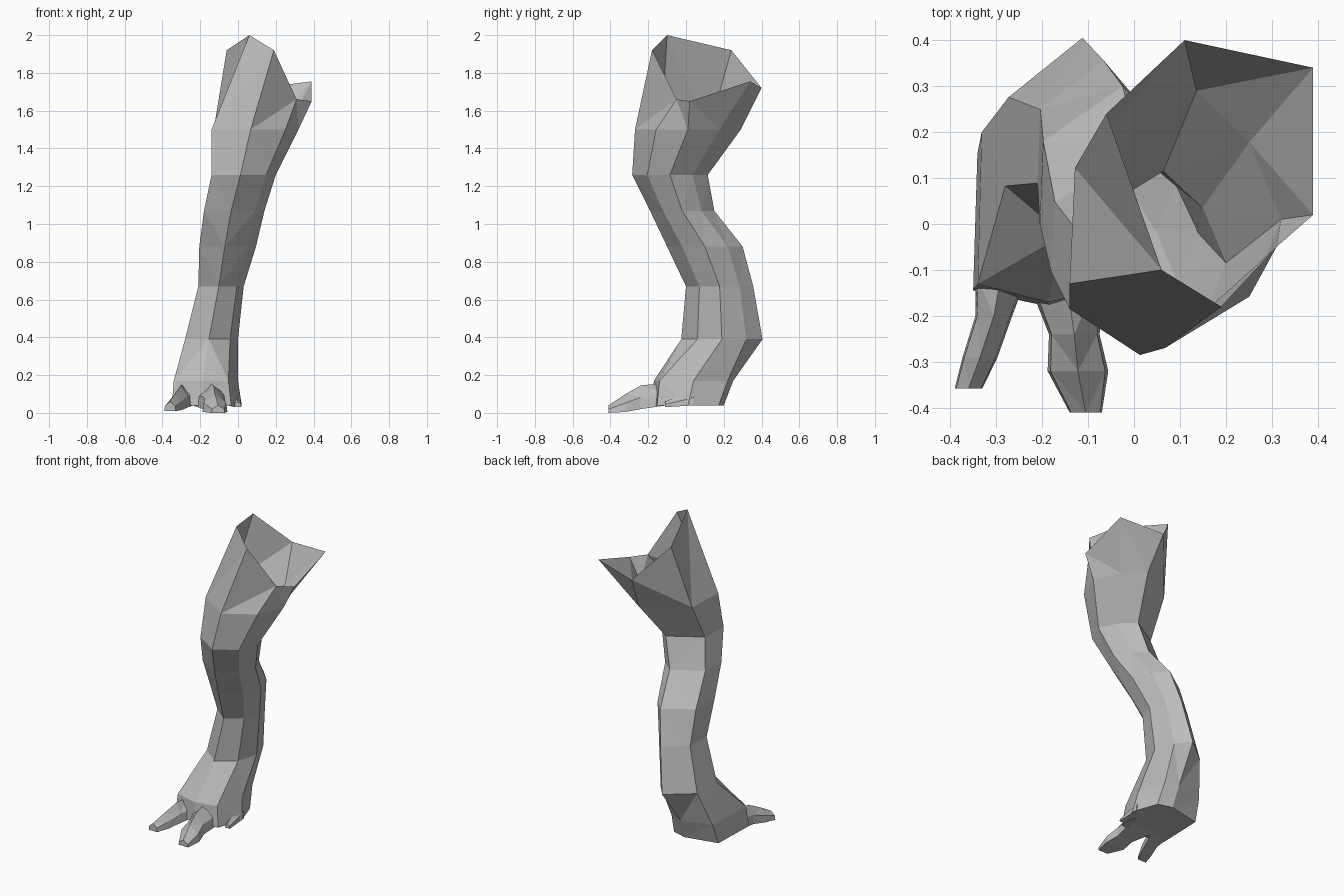
import bpy, bmesh, math

if "Cube" in bpy.data.objects:
    bpy.data.objects.remove(bpy.data.objects["Cube"])

grey = bpy.data.materials.new("stone grey")
grey.diffuse_color = (0.5, 0.5, 0.5, 1)
grey.use_nodes = True
grey.node_tree.nodes["Principled BSDF"].inputs["Base Color"].default_value = grey.diffuse_color


def loft(name, rings, cap_start):
    """Skin equal-length closed rings with flat triangles, capping the last."""
    bm = bmesh.new()
    rows = [[bm.verts.new(p) for p in ring] for ring in rings]
    n = len(rows[0])
    for a, b in zip(rows, rows[1:]):
        for i in range(n):
            j = (i + 1) % n
            bm.faces.new((a[i], b[i], b[j], a[j]))
    if cap_start:
        bm.faces.new(rows[0])
    bm.faces.new(rows[-1][::-1])
    bmesh.ops.triangulate(bm, faces=bm.faces[:])
    bmesh.ops.recalc_face_normals(bm, faces=bm.faces[:])
    me = bpy.data.meshes.new(name)
    bm.to_mesh(me)
    bm.free()
    me.materials.append(grey)
    ob = bpy.data.objects.new(name, me)
    bpy.context.collection.objects.link(ob)


# Seven-sided limb outline, from front-left round to back-left
outline = [(-1, -.5), (-.1, -1), (.7, -.6), (1, 0), (.7, .6), (.2, 1), (-.95, .4)]


def section(x, y, z, rx, ry, power):
    """Limb outline scaled at one height; a low power squares it off."""
    return [(x + rx * u, y + ry * math.copysign(abs(v) ** power, v), z)
            for u, v in outline]


# Leg: open jagged rim, then thigh, knee, shin, hock, ankle and sole
rim = [(.06, -.10, 2), (.19, -.18, 1.92), (.31, -.05, 1.66), (.39, .02, 1.65),
       (.39, .34, 1.755), (.11, .40, 1.72), (-.06, .24, 1.92)]
stations = [(.09, .01, 1.5, .23, .28, 1), (.03, -.085, 1.26, .17, .2, 1),
            (-.02, -.02, 1.07, .16, .17, 1), (-.055, .10, .88, .15, .2, 1),
            (-.09, .178, .67, .12, .178, 1), (-.14, .19, .39, .14, .215, 1),
            (-.17, .04, .17, .17, .21, .3), (-.165, .01, .04, .185, .19, .3)]
loft("leg", [rim] + [section(*s) for s in stations], False)


def toe(name, stations):
    """Arched toe through stations of (x, y, bottom, top, half width)."""
    loft(name, [[(x - w, y, lo), (x - w * .9, y, (lo + hi) / 2), (x, y, hi),
                 (x + w * .9, y, (lo + hi) / 2), (x + w, y, lo)]
                for x, y, lo, hi, w in stations], True)


toe("outer_toe", [(-.29, -.12, .04, .15, .055), (-.305, -.20, .03, .145, .04),
                  (-.335, -.29, .015, .10, .038), (-.36, -.358, .01, .06, .03)])
toe("middle_toe", [(-.15, -.10, .04, .16, .09), (-.13, -.24, .02, .145, .055),
                   (-.122, -.32, .005, .10, .066), (-.105, -.41, 0, .04, .035)])
toe("inner_toe", [(-.02, .04, .04, .12, .035), (0, -.11, .03, .06, .018)])
